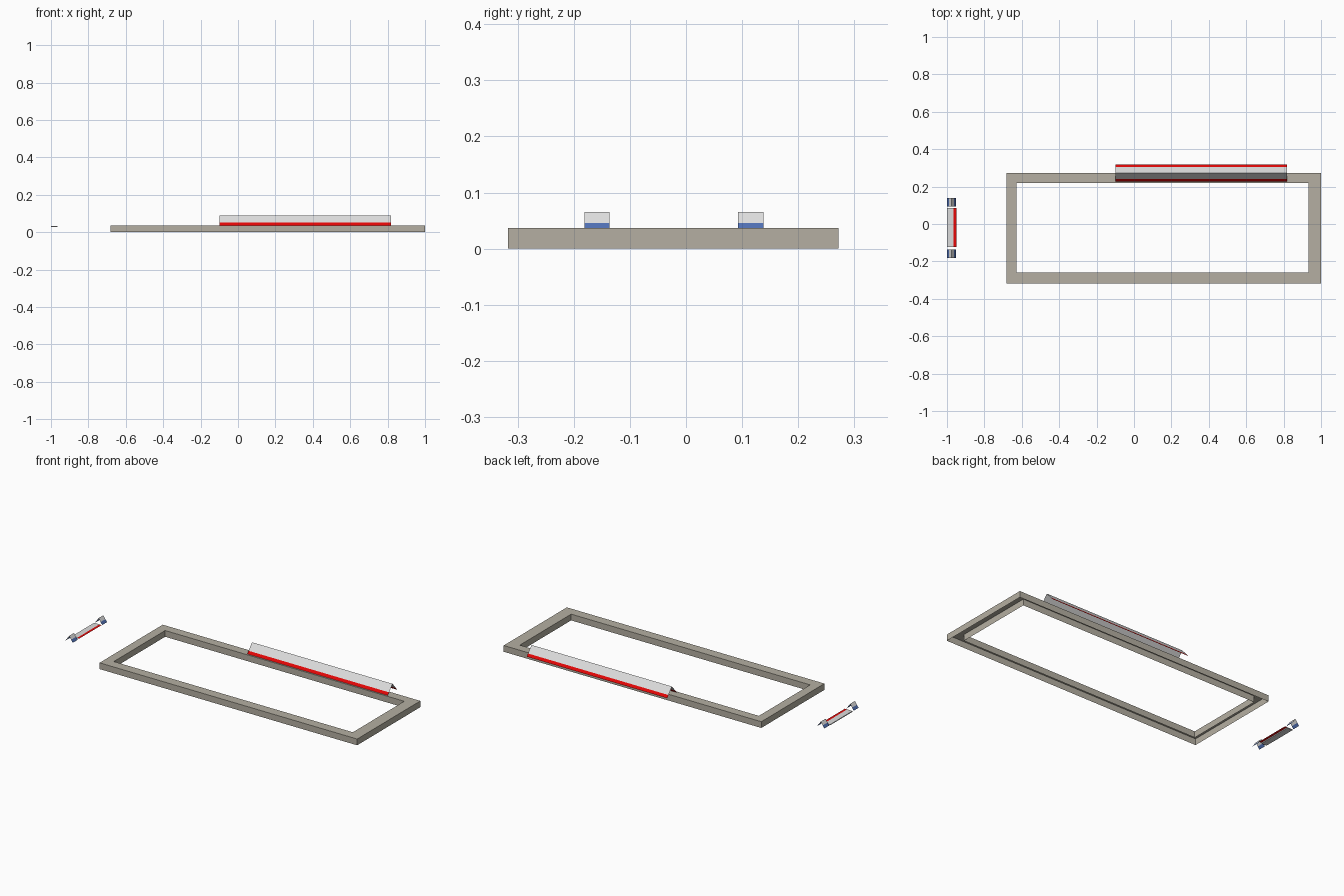
import bpy

if "Cube" in bpy.data.objects:
    bpy.data.objects.remove(bpy.data.objects["Cube"])


def material(name, rgb):
    m = bpy.data.materials.new(name)
    m.diffuse_color = (*rgb, 1)
    m.use_nodes = True
    m.node_tree.nodes["Principled BSDF"].inputs["Base Color"].default_value = m.diffuse_color
    return m


STONE = material("warm_stone", (0.46, 0.43, 0.36))
GREY = material("light_grey", (0.72, 0.72, 0.72))
RED = material("red", (0.78, 0.002, 0.002))
BLUE = material("blue", (0.08, 0.16, 0.45))


def make(name, verts, faces, mats, idx=None):
    me = bpy.data.meshes.new(name)
    me.from_pydata(verts, [], faces)
    for m in mats:
        me.materials.append(m)
    for i, p in enumerate(me.polygons):
        p.material_index = idx[i] if idx else 0
    me.update()
    ob = bpy.data.objects.new(name, me)
    bpy.context.collection.objects.link(ob)
    return ob


def rect(x0, x1, y0, y1, z):
    return [(x0, y0, z), (x1, y0, z), (x1, y1, z), (x0, y1, z)]


def ridge(name, along, a0, a1, mid, half, z0, zs, z1, trim):
    """Open inverted-V sheet with a coloured band along both lower edges."""
    f = (z1 - zs) / (z1 - z0)
    prof = [(mid - half, z0), (mid - half * f, zs), (mid, z1),
            (mid + half * f, zs), (mid + half, z0)]
    verts, faces = [], []
    for c, z in prof:
        for a in (a0, a1):
            verts.append((a, c, z) if along == 'x' else (c, a, z))
    for i in range(4):
        q = (2 * i, 2 * i + 1, 2 * i + 3, 2 * i + 2)
        faces.append(q if along == 'x' else q[::-1])
    return make(name, verts, faces, [GREY, trim], [1, 0, 0, 1])


# Border frame: thin shell channel, open underneath
H = 0.037
outer = (-0.682, 1.0, -0.317, 0.272)
inner = (-0.629, 0.932, -0.26, 0.219)
v = rect(*outer, 0) + rect(*outer, H) + rect(*inner, H) + rect(*inner, 0)
faces = []
for k in range(3):
    for i in range(4):
        j = (i + 1) % 4
        faces.append((4 * k + i, 4 * k + j, 4 * k + 4 + j, 4 * k + 4 + i))
make("border_frame", v, faces, [STONE])

# Long roof strip on the back edge of the frame
ridge("long_roof_strip", 'x', -0.099, 0.818, 0.2725, 0.0445,
      0.037, 0.051, 0.089, RED)

# Small roof pieces at the left
for name, y0, y1 in (("front_small_roof", -0.181, -0.136),
                     ("back_small_roof", 0.093, 0.138)):
    ridge(name, 'y', y0, y1, -0.976, 0.024, 0.031, 0.046, 0.065, BLUE)

# Flat board between them, with a red edge strip
b = (-1.0, -0.965, -0.124, 0.086)
make("flat_board", rect(*b, 0.029) + rect(*b, 0.034),
     [(3, 2, 1, 0), (4, 5, 6, 7)] +
     [(i, (i + 1) % 4, (i + 1) % 4 + 4, i + 4) for i in range(4)], [GREY])
make("board_edge_strip", rect(-0.965, -0.95, -0.124, 0.086, 0.034),
     [(0, 1, 2, 3)], [RED])
